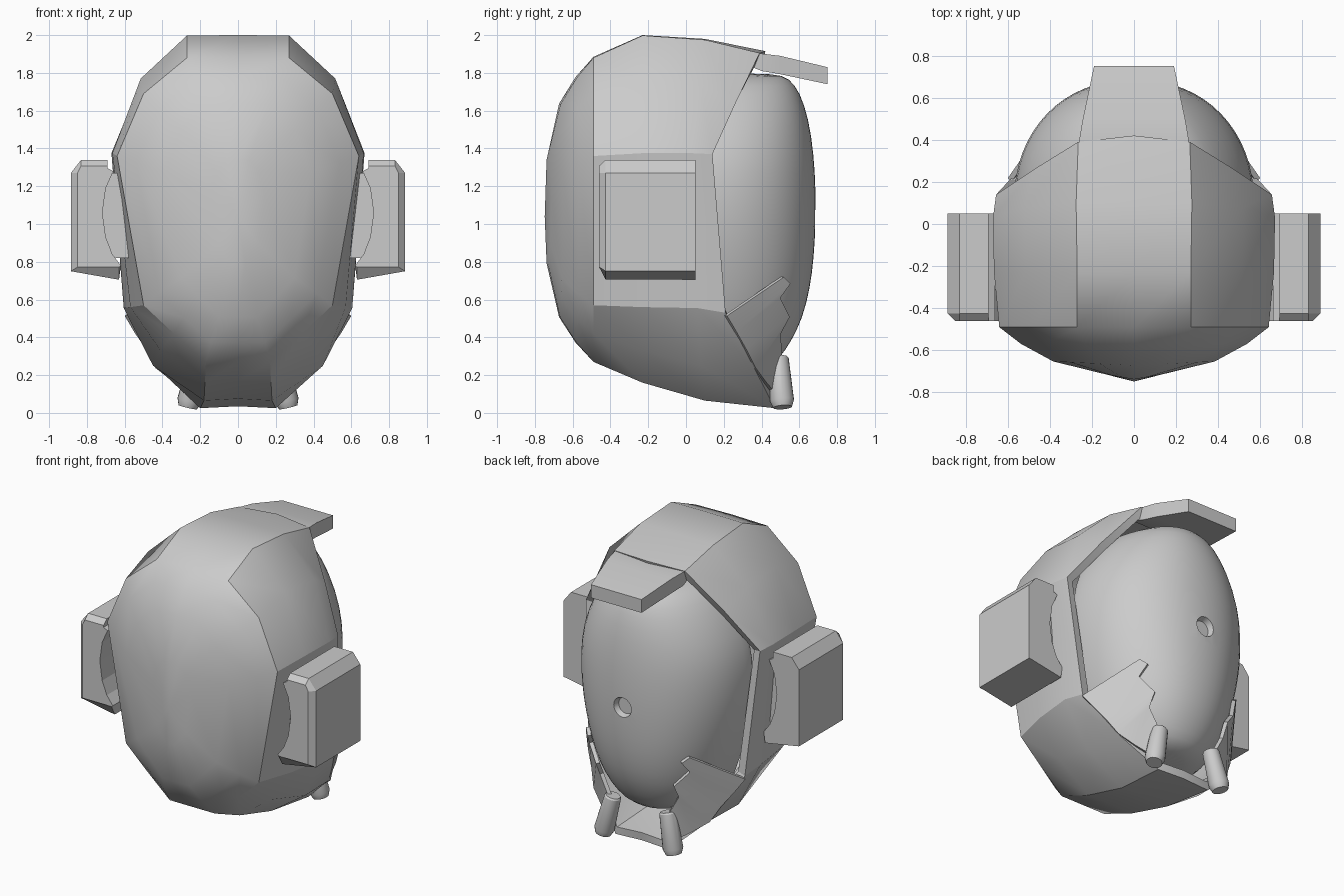
import bpy, bmesh, math
from mathutils import Vector

cube = bpy.data.objects.get("Cube")
if cube:
    bpy.data.objects.remove(cube, do_unlink=True)

grey = bpy.data.materials.new("plain_grey")
grey.use_nodes = True
grey.diffuse_color = (0.6, 0.6, 0.6, 1)
grey.node_tree.nodes["Principled BSDF"].inputs["Base Color"].default_value = (0.6, 0.6, 0.6, 1)


def build(name, verts, faces):
    """Make an object with consistent outward normals."""
    me = bpy.data.meshes.new(name)
    me.from_pydata([tuple(v) for v in verts], [], faces)
    bm = bmesh.new()
    bm.from_mesh(me)
    bmesh.ops.recalc_face_normals(bm, faces=bm.faces)
    bm.to_mesh(me)
    bm.free()
    me.materials.append(grey)
    ob = bpy.data.objects.new(name, me)
    bpy.context.collection.objects.link(ob)
    return ob


def select(ob):
    bpy.ops.object.select_all(action='DESELECT')
    ob.select_set(True)
    bpy.context.view_layer.objects.active = ob


def smooth(ob, angle=30):
    select(ob)
    bpy.ops.object.shade_smooth_by_angle(angle=math.radians(angle))


def apply_mod(ob, kind, **settings):
    mod = ob.modifiers.new(kind.title(), kind)
    for key, value in settings.items():
        setattr(mod, key, value)
    select(ob)
    bpy.ops.object.modifier_apply(modifier=mod.name)


def loft(rings, capped=True):
    """Join rings of equal length into quads, with optional end caps."""
    n = len(rings[0])
    verts = [v for ring in rings for v in ring]
    faces = [(r * n + i, r * n + (i + 1) % n, (r + 1) * n + (i + 1) % n, (r + 1) * n + i)
             for r in range(len(rings) - 1) for i in range(n)]
    if capped:
        faces += [tuple(range(n)), tuple(range(len(verts) - n, len(verts)))]
    return verts, faces


def round_bar(name, stops, n=20):
    """Straight round bar through (point, radius) stops."""
    start, end = Vector(stops[0][0]), Vector(stops[-1][0])
    turn = (end - start).to_track_quat('Z', 'Y')
    rings = [[Vector(c) + turn @ Vector((r * math.cos(t), r * math.sin(t), 0))
              for t in (2 * math.pi * i / n for i in range(n))] for c, r in stops]
    return build(name, *loft(rings))


# Helmet shell: half sections from crown centre down to chin centre
back_rim = [(0, -.49, 1.885), (.27, -.49, 1.88), (.50, -.49, 1.69), (.64, -.49, 1.36),
            (.50, -.49, .57), (.34, -.49, .42), (.17, -.49, .27), (0, -.49, .27)]
rear = [(0, -.23, 2.0), (.27, -.23, 1.998), (.515, -.23, 1.77), (.665, -.23, 1.375),
        (.57, -.23, .56), (.41, -.23, .33), (.175, -.23, .16), (0, -.23, .165)]
middle = [(0, .10, 1.98), (.275, .10, 1.975), (.52, .08, 1.74), (.67, .03, 1.375),
          (.605, .06, .555), (.45, .08, .25), (.18, .10, .065), (0, .10, .075)]
front_rim = [(0, .42, 1.915), (.265, .39, 1.905), (.475, .26, 1.635), (.655, .14, 1.37),
             (.59, .21, .53), (.43, .36, .24), (.20, .47, .025), (0, .47, .035)]


def full(half):
    return half + [(-x, y, z) for x, y, z in reversed(half[1:-1])]


def shrink(ring, sx, sz, y, slope):
    return [(x * sx, y + slope * abs(x * sx), 1.06 + (z - 1.06) * sz) for x, _, z in ring]


rim = full(back_rim)
rings = [shrink(rim, .22, .34, -.738, .18), shrink(rim, .60, .70, -.672, .05),
         shrink(rim, .84, .87, -.585, .03), rim, full(rear), full(middle), full(front_rim)]
verts, faces = loft(rings, False)
n = len(rim)
verts.append((0, -.748, 1.04))
faces += [(len(verts) - 1, i, (i + 1) % n) for i in range(n)]
shell = build("helmet_shell", verts, faces)
apply_mod(shell, 'SOLIDIFY', thickness=.055, offset=-1)
smooth(shell, 28)
# Crisp panel lines at the temple and along the jaw
for edge in shell.data.edges:
    ends = [shell.data.vertices[i].co for i in edge.vertices]
    if all(c.y > -.5 for c in ends) and (all(.5 < c.z < .59 for c in ends)
                                         or all(1.35 < c.z < 1.385 for c in ends)):
        edge.use_edge_sharp = True

# Brim: tapering peak running out from under the crown
brim_rings = [[(-w, y, t), (w, y, t), (w, y, b), (-w, y, b)] for w, y, t, b in
              ((.255, .28, 1.905, 1.86), (.26, .40, 1.902, 1.81), (.243, .50, 1.89, 1.793), (.19, .75, 1.83, 1.74))]
smooth(build("brim", *loft(brim_rings)))

# Visor: stacked ovals (height, half width, front depth)
levels = [(1.80, .16, .48), (1.77, .30, .55), (1.70, .385, .605), (1.56, .48, .652), (1.37, .56, .68),
          (1.18, .578, .69), (1.0, .57, .69), (.82, .54, .68), (.66, .50, .66), (.50, .45, .62),
          (.38, .395, .56), (.29, .32, .50), (.23, .20, .42)]
visor_rings = []
for z, w, yf in levels:
    ring = []
    for i in range(32):
        c, s = math.cos(2 * math.pi * i / 32), math.sin(2 * math.pi * i / 32)
        depth = (yf - .1) if s > 0 else .08
        ring.append((w * math.copysign(abs(c) ** .93, c), .1 + depth * math.copysign(abs(s) ** .93, s), z))
    visor_rings.append(ring)
visor = build("visor", *loft(visor_rings))
apply_mod(visor, 'SUBSURF', levels=1)

# Round recess in the visor
cutter = round_bar("recess_cutter", [((0, .645, 1.02), .055), ((0, .70, 1.02), .072), ((0, .80, 1.02), .072)], 24)
cutter.hide_render = True
apply_mod(visor, 'BOOLEAN', object=cutter, operation='DIFFERENCE', solver='EXACT')
bpy.data.objects.remove(cutter, do_unlink=True)
smooth(visor, 35)

# Cheek plates: rear edge follows the shell, front edge is notched
rear_edge = [(.59, .21, .515), (.54, .26, .43), (.48, .31, .34), (.43, .36, .24), (.34, .41, .17), (.25, .46, .11)]
notched = [(.38, .51, .72), (.345, .545, .685), (.37, .49, .61), (.285, .54, .51), (.29, .49, .42), (.22, .50, .29)]
# Ear pods: bevelled outer face and hollowed inner side
pod = [(.63, .705), (.885, .75), (.885, 1.27), (.83, 1.34), (.69, 1.34), (.69, 1.295), (.66, 1.28),
       (.70, 1.19), (.718, 1.06), (.70, .93), (.665, .84), (.62, .78)]
pod_back = [(min(x, .85), min(max(z, .772), 1.308)) for x, z in pod]
mount = [(.58, .82), (.74, .82), (.74, 1.27), (.60, 1.27)]

for side, s in (("left", 1), ("right", -1)):
    pts = [(s * x, y, z) for x, y, z in rear_edge + notched]
    quads = [(i, i + 1, i + 7, i + 6) for i in range(5)]
    plate = build(side + "_cheek_plate", pts, quads)
    apply_mod(plate, 'SOLIDIFY', thickness=.025, offset=0)
    smooth(plate)

    for part, slices in (("_ear_pod", ((pod_back, -.46), (pod, -.425), (pod, .05))),
                         ("_ear_mount", ((mount, -.31), (mount, -.02)))):
        build(side + part, *loft([[(s * x, y, z) for x, z in profile] for profile, y in slices]))

    # Short breathing tubes with a bevelled foot
    smooth(round_bar(side + "_tube", [((s * .205, .49, .295), .046), ((s * .207, .491, .285), .053),
                                      ((s * .258, .508, .065), .064), ((s * .266, .511, .03), .050)]))
